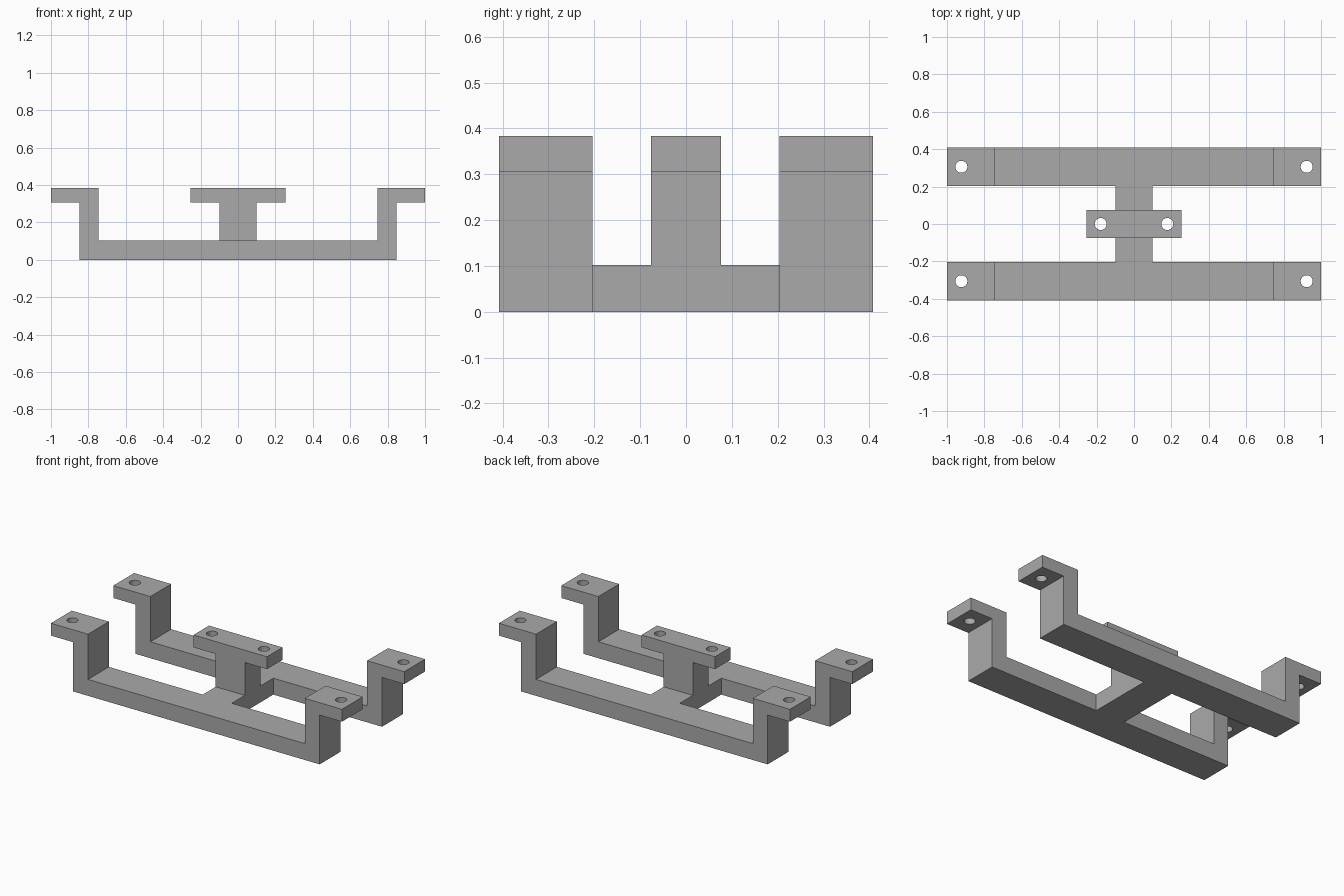
import bpy
import bmesh

if "Cube" in bpy.data.objects:
    bpy.data.objects.remove(bpy.data.objects["Cube"], do_unlink=True)

grey = bpy.data.materials.new("plain_grey")
grey.use_nodes = True
grey.diffuse_color = (0.4, 0.4, 0.4, 1)
grey.node_tree.nodes["Principled BSDF"].inputs["Base Color"].default_value = (0.4, 0.4, 0.4, 1)

# Shared heights and widths
BASE, SHELF, TOP = 0.102, 0.306, 0.383
INNER, OUTER, TIP = 0.745, 0.847, 1.0
BAR_IN, BAR_OUT = 0.204, 0.408
STEM, PLATE, PLATE_DEPTH = 0.1, 0.253, 0.076


def extrude_profile(name, half, y0, y1):
    """Mirror a half profile (x, z) and extrude it from y0 to y1."""
    outline = half + [(-x, z) for x, z in reversed(half)]
    bm = bmesh.new()
    face = bm.faces.new([bm.verts.new((x, y0, z)) for x, z in outline])
    new = bmesh.ops.extrude_face_region(bm, geom=[face])["geom"]
    verts = [v for v in new if isinstance(v, bmesh.types.BMVert)]
    bmesh.ops.translate(bm, verts=verts, vec=(0, y1 - y0, 0))
    bmesh.ops.recalc_face_normals(bm, faces=bm.faces)
    mesh = bpy.data.meshes.new(name)
    bm.to_mesh(mesh)
    bm.free()
    mesh.materials.append(grey)
    obj = bpy.data.objects.new(name, mesh)
    bpy.context.collection.objects.link(obj)
    return obj


def drill(obj, x_offset, y):
    """Cut a mirrored pair of vertical screw holes."""
    for x in (-x_offset, x_offset):
        bpy.ops.mesh.primitive_cylinder_add(
            vertices=32, radius=0.032, depth=0.2, location=(x, y, 0.345))
        cutter = bpy.context.object
        cutter.hide_render = True
        cutter.data.materials.append(grey)
        mod = obj.modifiers.new("screw_hole", "BOOLEAN")
        mod.operation = "DIFFERENCE"
        mod.solver = "EXACT"
        mod.object = cutter
        bpy.context.view_layer.objects.active = obj
        bpy.ops.object.modifier_apply(modifier=mod.name)
        bpy.data.objects.remove(cutter, do_unlink=True)
    bpy.ops.object.select_all(action="DESELECT")
    obj.select_set(True)
    bpy.context.view_layer.objects.active = obj
    bpy.ops.object.shade_smooth_by_angle()


# Two long brackets with raised, outward-turned ends
bracket = [(OUTER, 0), (OUTER, SHELF), (TIP, SHELF), (TIP, TOP),
           (INNER, TOP), (INNER, BASE)]
for name, side in (("front_bracket", -1), ("back_bracket", 1)):
    y0, y1 = sorted((side * BAR_IN, side * BAR_OUT))
    drill(extrude_profile(name, bracket, y0, y1), 0.923, side * 0.306)

# Bridge joining the brackets
extrude_profile("bridge", [(STEM, 0), (STEM, BASE)], -BAR_IN, BAR_IN)

# T-shaped post with a drilled mounting plate
post = [(STEM, BASE), (STEM, SHELF), (PLATE, SHELF), (PLATE, TOP)]
drill(extrude_profile("centre_post", post, -PLATE_DEPTH, PLATE_DEPTH), 0.178, 0)
